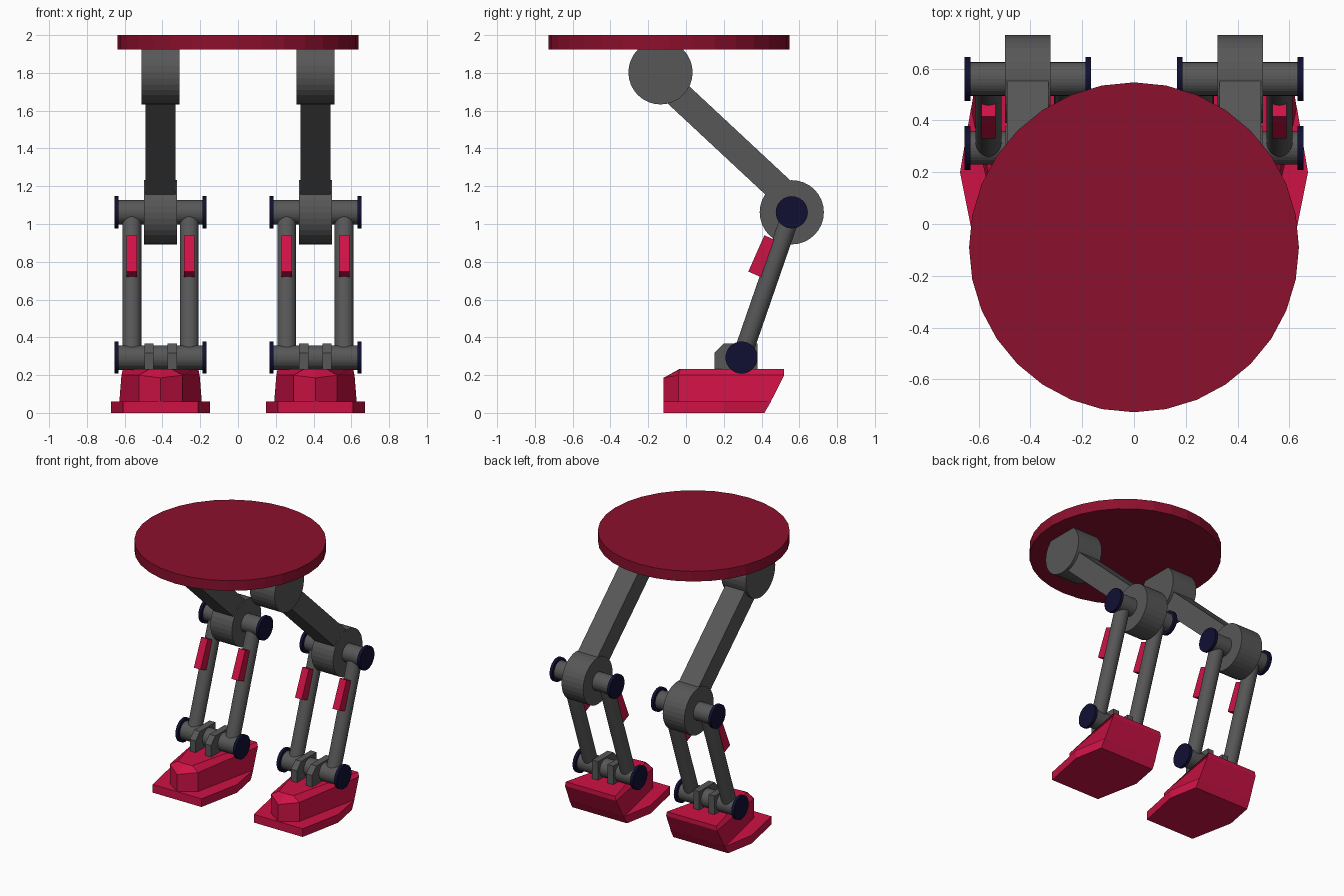
import bpy
import bmesh
import math
from mathutils import Vector, Matrix

if "Cube" in bpy.data.objects:
    bpy.data.objects.remove(bpy.data.objects["Cube"])


def material(name, rgb):
    m = bpy.data.materials.new(name)
    m.diffuse_color = (*rgb, 1)
    m.use_nodes = True
    m.node_tree.nodes["Principled BSDF"].inputs["Base Color"].default_value = m.diffuse_color
    return m


DARK_RED = material("dark_crimson", (0.26, 0.005, 0.026))
RED = material("bright_crimson", (0.62, 0.006, 0.06))
GREY = material("dark_grey", (0.095, 0.095, 0.095))
NAVY = material("navy", (0.005, 0.005, 0.033))


def finish(name, bm, mat):
    bmesh.ops.recalc_face_normals(bm, faces=bm.faces)
    mesh = bpy.data.meshes.new(name)
    bm.to_mesh(mesh)
    bm.free()
    mesh.materials.append(mat)
    ob = bpy.data.objects.new(name, mesh)
    bpy.context.collection.objects.link(ob)
    return ob


def cylinder(name, a, b, r, mat, sides=32):
    """Cylinder running from point a to point b."""
    a, b = Vector(a), Vector(b)
    d = b - a
    rot = d.to_track_quat('Z', 'Y').to_matrix().to_4x4()
    bm = bmesh.new()
    bmesh.ops.create_cone(bm, cap_ends=True, segments=sides, radius1=r, radius2=r,
                          depth=d.length, matrix=Matrix.Translation((a + b) / 2) @ rot)
    return finish(name, bm, mat)


def side_plate(name, x, width, outline, mat):
    """Extrude a (y, z) outline along x, centred on x."""
    bm = bmesh.new()
    f = bm.faces.new([bm.verts.new((x - width / 2, y, z)) for y, z in outline])
    ext = bmesh.ops.extrude_face_region(bm, geom=[f])["geom"]
    bmesh.ops.translate(bm, vec=(width, 0, 0),
                        verts=[v for v in ext if isinstance(v, bmesh.types.BMVert)])
    return finish(name, bm, mat)


def bar(name, x, width, a, b, thick, mat):
    """Rectangular bar between two (y, z) points."""
    a, b = Vector(a), Vector(b)
    d = (b - a).normalized()
    n = Vector((-d.y, d.x)) * thick / 2
    return side_plate(name, x, width, [a + n, b + n, b - n, a - n], mat)


def loft(name, x, rings, mat):
    """Skin matching rings of points, closing both ends."""
    bm = bmesh.new()
    loops = [[bm.verts.new((x + p[0], p[1], p[2])) for p in ring] for ring in rings]
    n = len(loops[0])
    for lo, hi in zip(loops, loops[1:]):
        for i in range(n):
            j = (i + 1) % n
            bm.faces.new((lo[i], lo[j], hi[j], hi[i]))
    bm.faces.new(loops[0])
    bm.faces.new(loops[-1])
    return finish(name, bm, mat)


def both(half):
    """Mirror a half outline in x; points on the centre line stay single."""
    return half + [(-p[0], p[1], p[2]) for p in reversed(half) if p[0] > 0]


# Round deck
cylinder("deck", (0, -0.09, 1.925), (0, -0.09, 2.0), 0.637, DARK_RED)

HIP, KNEE, ANKLE = (-0.135, 1.803), (0.56, 1.062), (0.294, 0.293)

for side, cx in (("left", -0.41), ("right", 0.41)):
    # Hip and knee drums joined by the thigh
    for part, (y, z), w in (("hip_drum", HIP, 0.2), ("knee_drum", KNEE, 0.175)):
        cylinder(f"{side}_{part}", (cx - w / 2, y, z), (cx + w / 2, y, z), 0.17, GREY)
    bar(f"{side}_thigh", cx, 0.16, (-0.11, 1.749), (0.51, 1.171), 0.145, GREY)

    # Axles with end caps
    for part, (y, z) in (("knee", KNEE), ("ankle", ANKLE)):
        cylinder(f"{side}_{part}_axle", (cx - 0.23, y, z), (cx + 0.23, y, z), 0.065, GREY)
        for s in (-1, 1):
            cylinder(f"{side}_{part}_cap", (cx + s * 0.222, y, z),
                     (cx + s * 0.244, y, z), 0.085, NAVY)

    for s in (-1, 1):
        # Twin shin rods with front pads
        x = cx + s * 0.152
        cylinder(f"{side}_shin", (x, *KNEE), (x, *ANKLE), 0.05, GREY)
        bar(f"{side}_shin_pad", x, 0.054, (0.371, 0.73), (0.456, 0.922), 0.09, RED)
        # Ankle lugs
        side_plate(f"{side}_ankle_lug", cx + s * 0.062, 0.048,
                   [(0.15, 0.2), (0.378, 0.2), (0.378, 0.368),
                    (0.2, 0.368), (0.15, 0.318)], GREY)

    # Sole plate: six-sided, with a slanted heel
    loft(f"{side}_sole", cx, [
        both([(0.198, -0.12, 0), (0.262, 0.2, 0), (0.222, 0.415, 0)]),
        both([(0.198, -0.12, 0.06), (0.262, 0.2, 0.06), (0.219, 0.45, 0.06)]),
    ], RED)

    # Foot body: pointed toe, widening to the slanted heel
    loft(f"{side}_foot_body", cx, [
        both([(0, -0.12, 0.05), (0.115, -0.04, 0.05), (0.219, 0.444, 0.05)]),
        both([(0, -0.12, 0.185), (0.115, -0.04, 0.2), (0.207, 0.52, 0.2)]),
        both([(0, -0.035, 0.232), (0.06, -0.03, 0.232), (0.2, 0.52, 0.232)]),
    ], RED)
